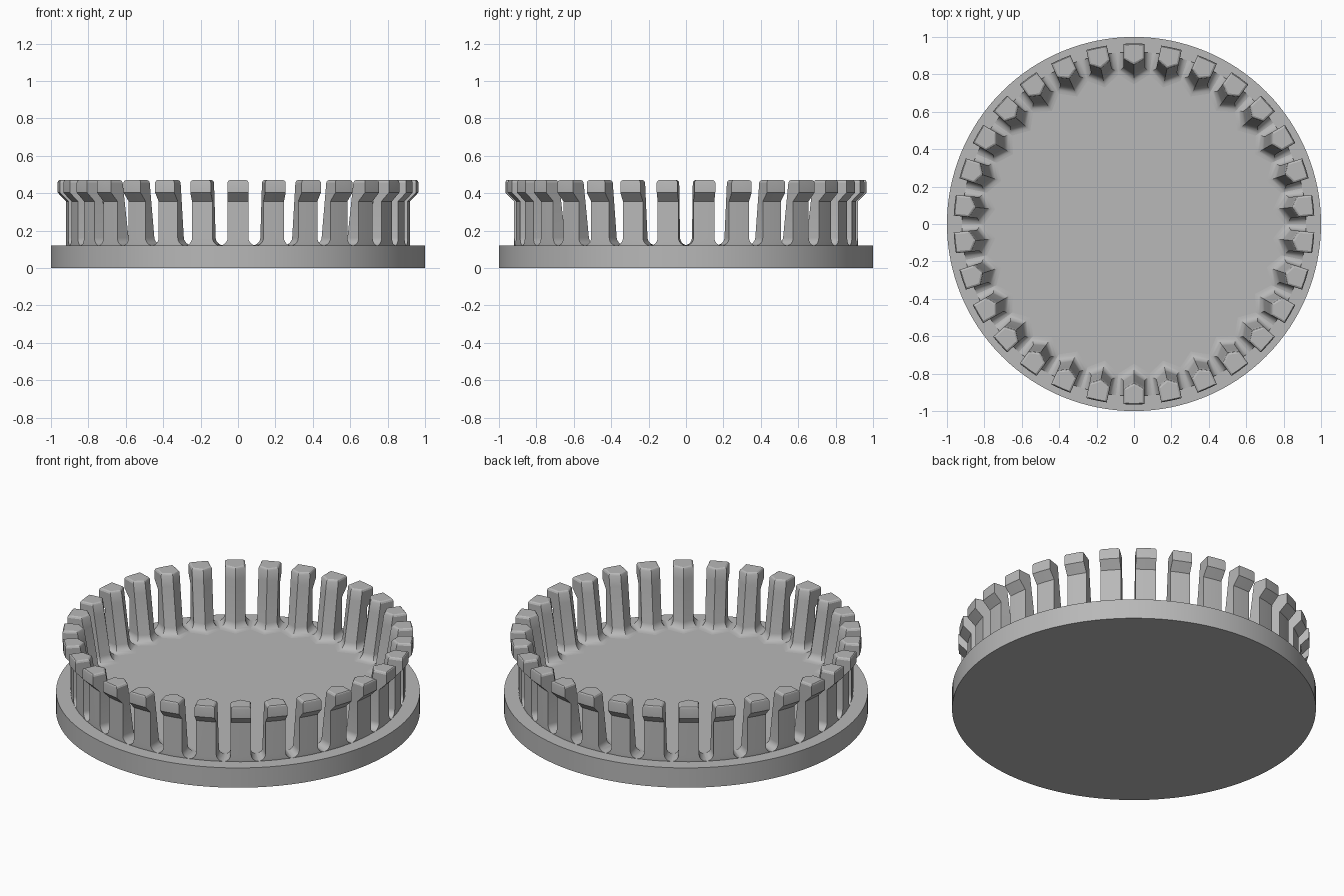
import bpy, bmesh, math

if "Cube" in bpy.data.objects:
    bpy.data.objects.remove(bpy.data.objects["Cube"], do_unlink=True)

TEETH = 30
FLOOR = 0.12      # top of the base disc
HALF = 0.056      # half width of a tooth
FILLET = 0.042
WALL, HEAD = 0.92, 0.965   # outer radius of shaft and of flared head
TOP = 0.47

grey = bpy.data.materials.new("plain grey")
grey.use_nodes = True
colour = (0.48, 0.48, 0.48, 1)
grey.diffuse_color = colour
grey.node_tree.nodes["Principled BSDF"].inputs["Base Color"].default_value = colour


def finish(obj):
    obj.data.materials.append(grey)
    bpy.ops.object.select_all(action='DESELECT')
    obj.select_set(True)
    bpy.context.view_layer.objects.active = obj
    bpy.ops.object.shade_smooth_by_angle(angle=math.radians(25))


# Base disc
bpy.ops.mesh.primitive_cylinder_add(vertices=128, radius=1, depth=FLOOR,
                                    location=(0, 0, FLOOR / 2))
base = bpy.context.object
base.name = "base_disc"
finish(base)


def section(z, outer, grow, outer_inset=0):
    """House-shaped cross-section whose ridge points to the centre."""
    lean = (z - FLOOR) / (TOP - FLOOR)
    ridge = 0.795 + 0.055 * lean - grow * 1.15
    corner = 0.832 + 0.05 * lean - grow * 0.55
    w = HALF + grow
    r = outer - outer_inset
    edge = math.sqrt(r * r - w * w)
    return [(w, -corner, z), (w, -edge, z), (0, -r, z),
            (-w, -edge, z), (-w, -corner, z), (0, -ridge, z)]


# Tooth: filleted foot, shaft, flared head and softened top
levels = [section(FLOOR - 0.01, WALL, FILLET)]
for i in range(7):
    a = math.radians(15 * i)
    levels.append(section(FLOOR + FILLET * (1 - math.cos(a)), WALL,
                          FILLET * (1 - math.sin(a))))
levels += [section(0.357, WALL, 0), section(0.403, HEAD, 0),
           section(TOP - 0.012, HEAD, 0),
           section(TOP - 0.004, HEAD, -0.004, 0.002),
           section(TOP, HEAD, -0.011, 0.006)]

bm = bmesh.new()
rings = [[bm.verts.new(p) for p in level] for level in levels]
for low, high in zip(rings, rings[1:]):
    for i in range(len(low)):
        j = (i + 1) % len(low)
        bm.faces.new((low[i], low[j], high[j], high[i]))
bm.faces.new(rings[0])
bm.faces.new(rings[-1])
bmesh.ops.recalc_face_normals(bm, faces=bm.faces)
mesh = bpy.data.meshes.new("tooth")
bm.to_mesh(mesh)
bm.free()

# Ring of identical teeth
for n in range(TEETH):
    tooth = bpy.data.objects.new(f"tooth_{n + 1}", mesh)
    bpy.context.collection.objects.link(tooth)
    tooth.rotation_euler.z = math.tau * n / TEETH
    if n == 0:
        finish(tooth)
